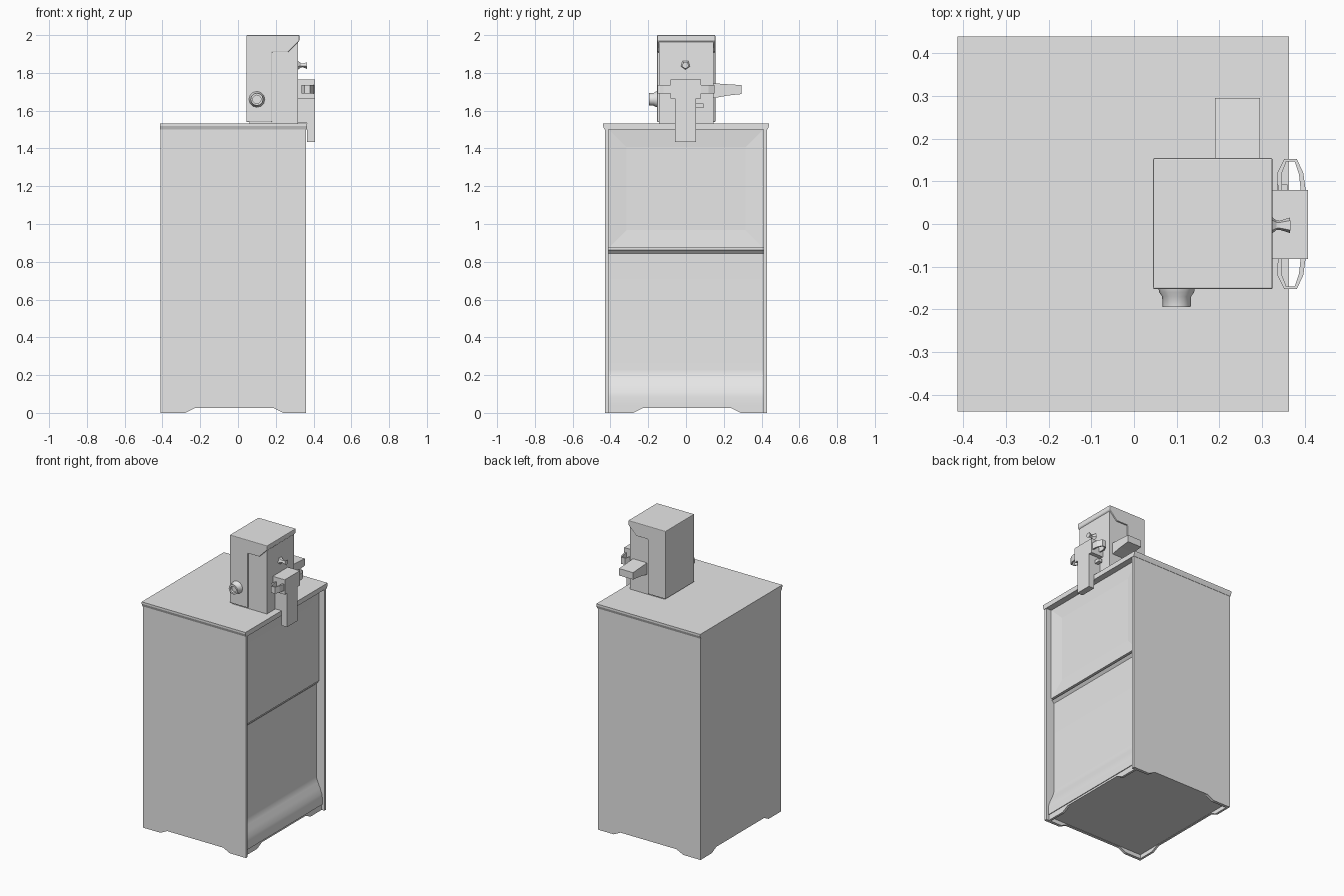
import bpy, bmesh, math
from mathutils import Matrix, Vector

if "Cube" in bpy.data.objects:
    bpy.data.objects.remove(bpy.data.objects["Cube"])

GREY = (0.8, 0.8, 0.8, 1)
metal = bpy.data.materials.new("grey_metal")
metal.use_nodes = True
metal.diffuse_color = GREY
metal.node_tree.nodes["Principled BSDF"].inputs["Base Color"].default_value = GREY


def finish(name, bm, smooth=False, bevel=0):
    bmesh.ops.recalc_face_normals(bm, faces=bm.faces)
    mesh = bpy.data.meshes.new(name)
    bm.to_mesh(mesh)
    bm.free()
    mesh.materials.append(metal)
    obj = bpy.data.objects.new(name, mesh)
    bpy.context.collection.objects.link(obj)
    if bevel:
        mod = obj.modifiers.new("bevel", 'BEVEL')
        mod.width, mod.segments = bevel, 2
    if smooth:
        bpy.ops.object.select_all(action='DESELECT')
        obj.select_set(True)
        bpy.context.view_layer.objects.active = obj
        bpy.ops.object.shade_smooth_by_angle(angle=math.radians(35))
    return obj


def prism(name, pts, axis, a, b, **kw):
    """Extrude a profile along x (points are y, z) or y (points are x, z)."""
    bm = bmesh.new()
    place = (lambda p, t: (t, p[0], p[1])) if axis == 'x' else (lambda p, t: (p[0], t, p[1]))
    face = bm.faces.new([bm.verts.new(place(p, a)) for p in pts])
    ext = bmesh.ops.extrude_face_region(bm, geom=[face])
    verts = [v for v in ext["geom"] if isinstance(v, bmesh.types.BMVert)]
    shift = Vector((b - a, 0, 0)) if axis == 'x' else Vector((0, b - a, 0))
    bmesh.ops.translate(bm, verts=verts, vec=shift)
    return finish(name, bm, **kw)


def box(name, x, y, z, **kw):
    pts = [(x[0], z[0]), (x[1], z[0]), (x[1], z[1]), (x[0], z[1])]
    return prism(name, pts, 'y', y[0], y[1], **kw)


def lathe(name, profile, sides, matrix, smooth=False):
    """Spin (radius, height) points around local z."""
    bm = bmesh.new()
    rings = [[bm.verts.new((r * math.cos(t), r * math.sin(t), h))
              for t in (math.tau * i / sides for i in range(sides))] for r, h in profile]
    for lo, hi in zip(rings, rings[1:]):
        for i in range(sides):
            j = (i + 1) % sides
            bm.faces.new((lo[i], lo[j], hi[j], hi[i]))
    bm.faces.new(rings[0])
    bm.faces.new(rings[-1])
    bm.transform(matrix)
    return finish(name, bm, smooth)


def footed(a, b, top):
    """Panel outline with a shallow cut-out between two feet."""
    return [(a, 0), (a + .13, 0), (a + .18, .025), (b - .17, .025),
            (b - .12, 0), (b, 0), (b, top), (a, top)]


# Cabinet shell
box("cabinet_core", (-.40, .29), (-.415, .415), (.03, 1.52))
for name, side in (("right_wall", -1), ("left_wall", 1)):
    prism(name, footed(-.41, .36, 1.505), 'y', side * .41, side * .43)
prism("back_wall", footed(-.43, .43, 1.505), 'x', -.41, -.395)
prism("kick_plate", footed(-.41, .41, .035), 'x', .325, .34)
box("floor_plate", (-.40, .34), (-.41, .41), (.027, .04))

# Lid, flaring slightly outward at the top
prism("lid", [(-.432, 1.5), (.432, 1.5), (.44, 1.52), (.44, 1.533), (-.44, 1.533), (-.44, 1.52)],
      'x', -.414, .364)

# Lower door, kicked forward at the bottom
prism("lower_door", [(.25, .038), (.345, .038), (.345, .085), (.341, .11), (.328, .145),
                     (.312, .18), (.302, .205), (.30, .23), (.30, .845), (.316, .862), (.25, .862)],
      'y', -.41, .41, smooth=True)

# Upper door with a shallow recessed window panel
door = box("upper_door", (.25, .322), (-.41, .41), (.872, 1.502))
bm = bmesh.new()
bm.from_mesh(door.data)
bm.normal_update()
front = [f for f in bm.faces if f.normal.x > .9]
bmesh.ops.inset_region(bm, faces=front, thickness=.135, depth=0)
for f in front:
    bmesh.ops.translate(bm, verts=f.verts, vec=(-.008, 0, 0))
bm.to_mesh(door.data)
bm.free()

# Coin box: inner housing and the wrapped outer cover
box("coin_housing", (.06, .318), (-.144, .146), (1.53, 1.97))
prism("coin_cover", [(.045, 1.54), (.18, 1.54), (.18, 1.91), (.265, 1.91), (.325, 1.97),
                     (.325, 2.0), (.045, 2.0)], 'y', -.153, .155, bevel=.004)

# Front lock knob with a recessed centre
lathe("lock_knob", [(.043, 0), (.041, .012), (.034, .022), (.033, .047), (.022, .047), (.022, .03)],
      12, Matrix.Translation((.1, -.148, 1.66)) @ Matrix.Rotation(math.pi / 2, 4, 'X'), smooth=True)

# Side button, a small flared stub
lathe("side_button", [(.027, 0), (.012, .018), (.011, .025), (.019, .05)], 5,
      Matrix.Translation((.316, -.003, 1.842)) @ Matrix.Rotation(math.radians(92), 4, 'Y'))

# Return chute at the back
prism("return_chute", [(.14, 1.745), (.295, 1.735), (.295, 1.688), (.22, 1.68), (.14, 1.665)],
      'x', .19, .295)

# Latch bracket hooked over the lid edge
prism("latch_arm", [(.315, 1.535), (.366, 1.535), (.366, 1.435), (.408, 1.435), (.408, 1.67),
                    (.315, 1.67)], 'y', -.057, .054)
box("latch_hood", (.315, .408), (-.082, .08), (1.665, 1.765))
box("latch_pin", (.335, .36), (.05, .093), (1.615, 1.637))

# Flat-band handle loops on both sides of the latch
path = [(.338, .07), (.336, .12), (.352, .152), (.382, .152), (.397, .12), (.404, .07)]
inner = [(.348, .07), (.346, .117), (.357, .146), (.377, .146), (.387, .117), (.392, .07)]
for name, side in (("handle_right", -1), ("handle_left", 1)):
    bm = bmesh.new()
    rows = [[bm.verts.new((x, side * y, z)) for x, y in line]
            for line, z in ((path, 1.69), (path, 1.735), (inner, 1.735), (inner, 1.69))]
    for k in range(4):
        lo, hi = rows[k], rows[(k + 1) % 4]
        for i in range(len(path) - 1):
            bm.faces.new((lo[i], lo[i + 1], hi[i + 1], hi[i]))
    for i in (0, -1):
        bm.faces.new([row[i] for row in rows])
    finish(name, bm)
